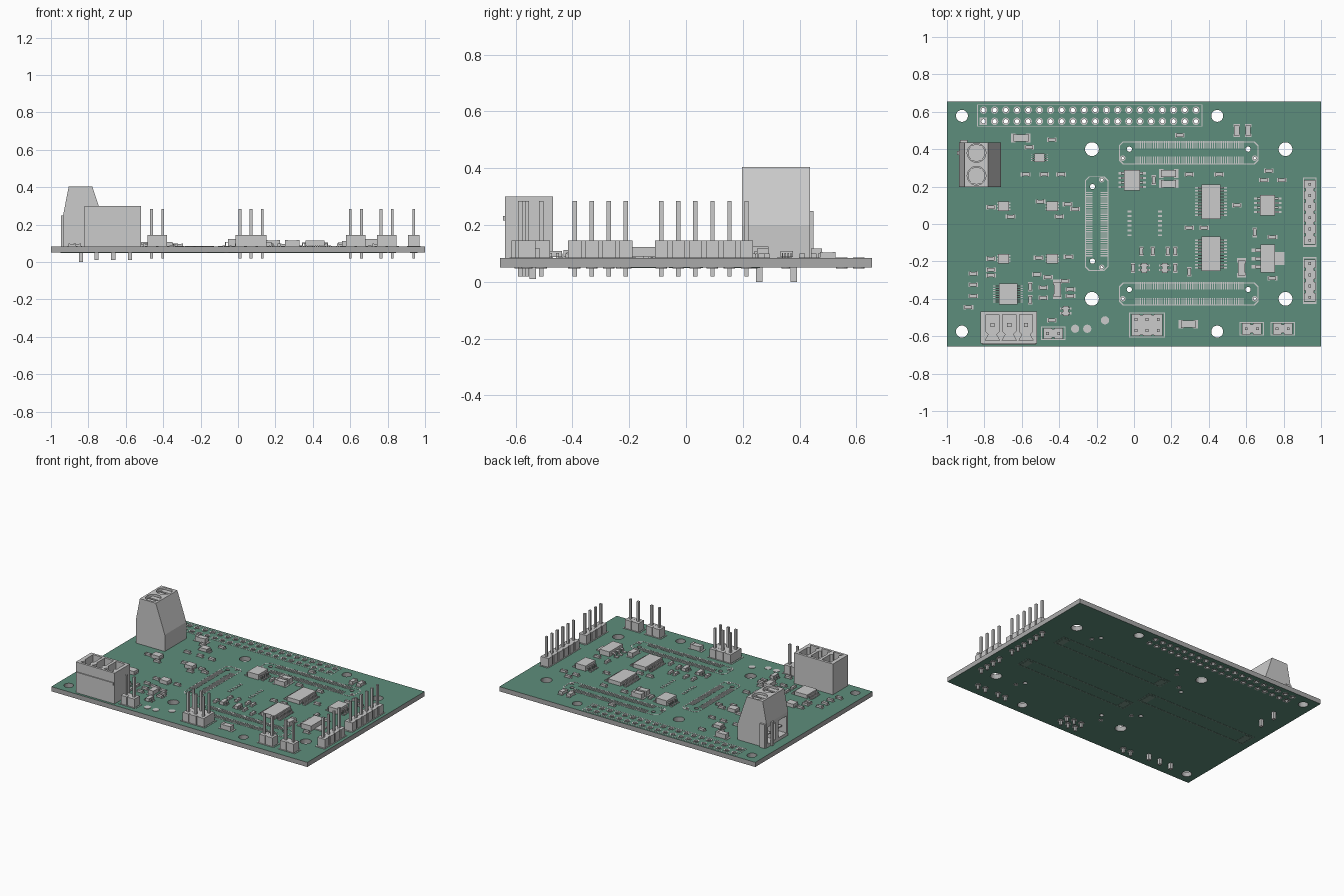
import bpy, bmesh, math
from mathutils import Matrix

if "Cube" in bpy.data.objects:
    bpy.data.objects.remove(bpy.data.objects["Cube"])

B, T = 0.05, 0.083            # board underside and top
EPS = 0.0025                  # thickness of pads and printing


def material(name, rgb):
    m = bpy.data.materials.new(name)
    m.diffuse_color = (*rgb, 1)
    m.use_nodes = True
    m.node_tree.nodes["Principled BSDF"].inputs["Base Color"].default_value = m.diffuse_color
    return m


GREEN = material("solder_mask", (0.11, 0.27, 0.2))
EDGE = material("board_edge", (0.4, 0.4, 0.4))
DARK = material("dark_green", (0.2, 0.32, 0.26))


def add(name, mesh, mat=None):
    ob = bpy.data.objects.new(name, mesh)
    bpy.context.collection.objects.link(ob)
    if mat:
        mesh.materials.append(mat)
    return ob


def boxes(name, items, mat=None):
    """One object from boxes (x, y, size_x, size_y, z0, z1)."""
    bm = bmesh.new()
    for x, y, sx, sy, z0, z1 in items:
        bmesh.ops.create_cube(bm, size=1, matrix=Matrix.Translation((x, y, (z0 + z1) / 2))
                              @ Matrix.Diagonal((sx, sy, z1 - z0, 1)))
    me = bpy.data.meshes.new(name)
    bm.to_mesh(me)
    return add(name, me, mat)


def baked(ob):
    dg = bpy.context.evaluated_depsgraph_get()
    return bpy.data.meshes.new_from_object(ob.evaluated_get(dg))


def plate(name, loops, z0, z1, mat=None):
    """Flat plate from closed outlines; nested outlines become holes."""
    cu = bpy.data.curves.new(name, 'CURVE')
    cu.dimensions, cu.fill_mode, cu.extrude = '2D', 'BOTH', (z1 - z0) / 2
    for pts in loops:
        s = cu.splines.new('POLY')
        s.points.add(len(pts) - 1)
        for p, (x, y) in zip(s.points, pts):
            p.co = (x, y, 0, 1)
        s.use_cyclic_u = True
    tmp = bpy.data.objects.new(name + "_outline", cu)
    bpy.context.collection.objects.link(tmp)
    me = baked(tmp)
    bpy.data.objects.remove(tmp)
    me.transform(Matrix.Translation((0, 0, (z0 + z1) / 2)))
    bm = bmesh.new()
    bm.from_mesh(me)
    bmesh.ops.remove_doubles(bm, verts=bm.verts, dist=1e-5)
    bmesh.ops.recalc_face_normals(bm, faces=bm.faces)
    for f in bm.faces:
        f.smooth = False
    bm.to_mesh(me)
    me.materials.clear()
    return add(name, me, mat)


def circle(x, y, r, n=16):
    return [(x + r * math.cos(2 * math.pi * i / n), y + r * math.sin(2 * math.pi * i / n)) for i in range(n)]


def rect(x0, x1, y0, y1, c=0.0):
    return [(x0 + c, y0), (x1 - c, y0), (x1, y0 + c), (x1, y1 - c),
            (x1 - c, y1), (x0 + c, y1), (x0, y1 - c), (x0, y0 + c)] if c else \
        [(x0, y0), (x1, y0), (x1, y1), (x0, y1)]


def frame(x0, x1, y0, y1, c=0.0, w=0.005):
    return [rect(x0, x1, y0, y1, c), rect(x0 + w, x1 - w, y0 + w, y1 - w, c)]


# Circuit board with its holes
header40 = [(-0.805 + 0.0598 * i, y) for i in range(20) for y in (0.549, 0.609)]
small = [(x, y) for x in (-0.025, 0.61) for y in (0.4, -0.35)] + [(-0.222, 0.2), (-0.222, -0.198)]
rings = [(x, y) for x in (-0.06, 0.645) for y in (0.352, -0.4)] + [(-0.173, 0.237), (-0.173, -0.232)]
holes = [circle(x, y, 0.032, 24) for x in (-0.92, 0.445) for y in (0.578, -0.575)]
holes += [circle(x, y, 0.037, 24) for x in (-0.225, 0.81) for y in (0.4, -0.4)]
holes += [circle(x, y, 0.014) for x, y in small] + [circle(x, y, 0.012, 12) for x, y in header40]
holes += [circle(x, y, 0.007, 10) for x, y in rings]
board = plate("circuit_board", [rect(-1, 1, -0.655, 0.655)] + holes, B, T, GREEN)
board.data.materials.append(EDGE)
for p in board.data.polygons:
    p.material_index = 0 if abs(p.normal.z) > 0.5 else 1

# Ring pads on both sides, round test pads
pads = [c for x, y in rings for c in (circle(x, y, 0.015), circle(x, y, 0.0075, 10))]
for i, (x, y) in enumerate(header40):
    pads += [rect(x - .02, x + .02, y - .02, y + .02) if i == 0 else circle(x, y, 0.02), circle(x, y, 0.0125, 12)]
plate("ring_pads_top", pads, T, T + EPS)
plate("ring_pads_bottom", pads, B - EPS, B)
plate("test_pads", [circle(*p, 0.022, 20) for p in ((-.315, -.56), (-.25, -.56), (-.155, -.515))], T, T + EPS)

# Rows of fine contact pads for the board-to-board connectors
fine = []
for y in (0.425, 0.34, -0.33, -0.415):
    fine += [(0.01 + 0.0117 * i, y, 0.006, 0.04, T, T + EPS) for i in range(50)]
for x in (-0.243, -0.16):
    fine += [(x, -0.17 + 0.0117 * i, 0.04, 0.006, T, T + EPS) for i in range(30)]
for x in (-0.025, 0.138):
    fine += [(x, -0.06 + 0.0255 * i, 0.022, 0.01, T, T + EPS) for i in range(6)]
boxes("contact_pads", fine)

# Printed outlines, top and bottom
silk = frame(-0.84, 0.365, 0.52, 0.64) + frame(-0.08, 0.665, 0.318, 0.442, 0.02)
silk += frame(-0.08, 0.665, -0.435, -0.313, 0.02) + frame(-0.262, -0.137, -0.25, 0.255, 0.02)
silk += frame(0.905, 0.975, -0.118, 0.247) + frame(0.905, 0.975, -0.422, -0.18)
plate("printed_outlines", silk, T, T + EPS / 2)
under = []
for x0, x1, y0, y1 in ((-.08, .8, .16, .26), (-.08, .8, -.2, -.1), (-.95, -.08, -.06, .06)):
    under += frame(x0, x1, y0, y1, 0, 0.008)
    under += [rect(x0 + .015, x0 + .06, y0 + .015, y1 - .015), rect(x1 - .06, x1 - .015, y0 + .015, y1 - .015)]
plate("underside_outlines", under, B - EPS / 2, B, DARK)

# Chips with gull-wing leads
bodies, leads = [], []


def chip(x, y, w, h, top, n, span, sides=(-1, 1)):
    bodies.append((x, y, w, h, T + 0.004, top))
    mid, pitch = (T + top) / 2, h * 0.88 / n
    knee = (w + span) / 4
    for s in sides:
        for i in range(n):
            ly, lw = y + (i - (n - 1) / 2) * pitch, pitch * 0.45
            leads.append((x + s * (w / 2 + knee) / 2, ly, knee - w / 2 + .006, lw, mid, mid + .005))
            leads.append((x + s * knee, ly, 0.006, lw, T, mid + .005))
            leads.append((x + s * (knee + span / 2) / 2, ly, span / 2 - knee + .006, lw, T, T + .006))


chip(-0.01, 0.235, 0.085, 0.11, 0.124, 4, 0.14)
chip(0.715, 0.1, 0.08, 0.11, 0.124, 4, 0.14)
for y in (0.12, -0.16):
    chip(0.412, y, 0.1, 0.185, 0.114, 10, 0.165)
chip(-0.673, -0.375, 0.1, 0.112, 0.112, 8, 0.155)
chip(-0.505, 0.355, 0.055, 0.045, 0.108, 4, 0.085)
for x, y in ((.055, -.235), (.165, -.235), (-.365, -.465)):
    chip(x, y, 0.028, 0.055, 0.108, 2, 0.055)
chip(0.715, -0.185, 0.078, 0.15, 0.122, 3, 0.17, (-1,))
leads.append((0.775, -0.185, 0.06, 0.07, T, T + 0.008))
for x in (-0.697, -0.437):
    for y in (0.095, -0.185):
        bodies.append((x, y, 0.06, 0.05, T, 0.108))
        leads += [(x + s * .029, y + i * .015, .014, .008, T, T + .006) for s in (-1, 1) for i in (-1, 0, 1)]
boxes("chip_bodies", bodies)
boxes("chip_leads", leads)

# Small two-ended components: body and two end caps
comp, caps = [], []


def passives(points, length, width, height, upright=False):
    for x, y in points:
        for lst, off, l, w, h in ((comp, 0, .62, .94, .92), (caps, -.4, .2, 1, 1), (caps, .4, .2, 1, 1)):
            d, sx, sy = off * length, l * length, w * width
            lst.append((x, y + d, sy, sx, T, T + height * h) if upright else (x + d, y, sx, sy, T, T + height * h))
            if off:                                   # solder pad below each end
                e = off * length * 1.25
                lst.append((x, y + e, width * 1.15, length * .3, T, T + EPS) if upright
                           else (x + e, y, length * .3, width * 1.15, T, T + EPS))


left = [(-.56, .41), (-.44, .45), (-.58, .265), (-.48, .265), (-.39, .265), (-.765, .09), (-.5, .12),
        (-.315, .08), (-.355, .105), (-.66, .04), (-.4, .04), (-.765, -.185), (-.51, -.18), (-.35, -.175),
        (-.86, -.265), (-.86, -.325), (-.86, -.385), (-.885, -.445), (-.765, -.245), (-.765, -.275),
        (-.52, -.27), (-.46, -.285), (-.37, -.305), (-.485, -.34), (-.485, -.395), (-.34, -.35), (-.34, -.385),
        (-.44, -.515)]
right = [(.245, .475), (.295, .265), (.455, .265), (.55, .1), (.295, -.02), (.375, -.02), (.72, .285),
         (.695, .235), (.79, .235), (.74, -.07), (.74, -.29)]
upright = [(.105, .235), (.645, -.045), (.295, -.255), (.04, -.145), (.1, -.145), (.18, -.145), (.22, -.145),
           (-.005, -.235), (.22, -.235), (-.555, -.335), (-.555, -.405)]
passives(left + right, 0.04, 0.02, 0.016)
passives(upright, 0.04, 0.02, 0.016, True)
passives([(-.605, .46), (.185, .27), (.185, .215), (.29, -.535)], 0.08, 0.04, 0.035)
passives([(.575, -.235), (-.41, -.35)], 0.08, 0.04, 0.03, True)
passives([(.55, .5), (.61, .5)], 0.055, 0.03, 0.022, True)
boxes("component_bodies", comp)
boxes("component_end_caps", caps)

# Pin headers: notched plastic base and square pins
P = 0.06


def pin_header(name, x, y, nx, ny):
    base, pins, solder = [], [], []
    for i in range(nx):
        for j in range(ny):
            px, py = x + i * P, y + j * P
            base.append((px, py, P if ny > nx else .046, P if nx >= ny else .046, T, 0.145))
            pins.append((px, py, 0.015, 0.015, 0.018, 0.285))
            solder += [circle(px, py, 0.02)]
    cx, cy = x + (nx - 1) * P / 2, y + (ny - 1) * P / 2
    base.append((cx, cy, nx * P - .014, ny * P - .014, T, 0.1445))
    boxes(name + "_base", base)
    boxes(name + "_pins", pins)
    plate(name + "_solder_pads", solder, B - EPS, B)
    plate(name + "_outline", frame(cx - nx * P / 2 - .006, cx + nx * P / 2 + .006,
                                   cy - ny * P / 2 - .006, cy + ny * P / 2 + .006), T, T + EPS)


pin_header("double_header", 0.01, -0.57, 3, 2)
pin_header("front_header_a", 0.6, -0.56, 2, 1)
pin_header("front_header_b", 0.765, -0.56, 2, 1)
pin_header("front_header_c", -0.462, -0.585, 2, 1)
pin_header("side_header_long", 0.94, -0.087, 1, 6)
pin_header("side_header_short", 0.94, -0.392, 1, 4)

# Three-way plug socket: walls with keyed cavities, floor, pins
key = [(.035, -.485), (.035, -.575), (.02, -.59), (.038, -.622)]
plug_x = (-0.757, -0.667, -0.577)
cavities = [[(cx + a, b) for a, b in key] + [(cx - a, b) for a, b in reversed(key)] for cx in plug_x]
plate("socket_walls", [rect(-0.82, -0.518, -0.638, -0.468)] + cavities, 0.13, 0.3)
boxes("socket_floor", [(-.669, -.553, .302, .17, T, .13), (-.669, -.641, .29, .008, .215, .232)])
boxes("socket_pins", [(x, -.54, .022, .022, .01, .27) for x in plug_x])

# Screw terminal: sloped body with screw wells and wire openings
profile = [(-.935, T), (-.935, .25), (-.905, .405), (-.78, .405), (-.71, .2), (-.71, T)]
bm = bmesh.new()
face = bm.faces.new([bm.verts.new((x, 0.197, z)) for x, z in profile])
ext = bmesh.ops.extrude_face_region(bm, geom=[face])
bmesh.ops.translate(bm, vec=(0, 0.24, 0), verts=[v for v in ext["geom"] if isinstance(v, bmesh.types.BMVert)])
bmesh.ops.recalc_face_normals(bm, faces=bm.faces)
me = bpy.data.meshes.new("terminal_body")
bm.to_mesh(me)
body = add("terminal_body", me)
way_y = (0.38, 0.258)
cutters = [plate("well_cutter", [circle(-.842, y, .05, 32) for y in way_y], 0.365, 0.45),
           boxes("wire_cutter", [(-.91, y, .12, .085, .105, .225) for y in way_y])]
for c in cutters:
    c.hide_render = True
    m = body.modifiers.new("cut", 'BOOLEAN')
    m.operation, m.solver, m.object = 'DIFFERENCE', 'EXACT', c
body.data = baked(body)
body.modifiers.clear()
for c in cutters:
    bpy.data.objects.remove(c)
screws = plate("terminal_screws", [circle(-.842, y, .046, 32) for y in way_y], 0.36, 0.385)
boxes("screw_slots", [(-.842, y + s * .024, .07, .034, .38, .393) for y in way_y for s in (-1, 1)])
boxes("terminal_tabs", [(-.91, .443, .04, .014, T, .25), (-.94, .38, .012, .02, T, .25)])
boxes("terminal_clamps", [(-.885, y, .05, .06, .15, .158) for y in way_y])
boxes("terminal_pins", [(-.84, y, .02, .022, 0, T) for y in way_y])
